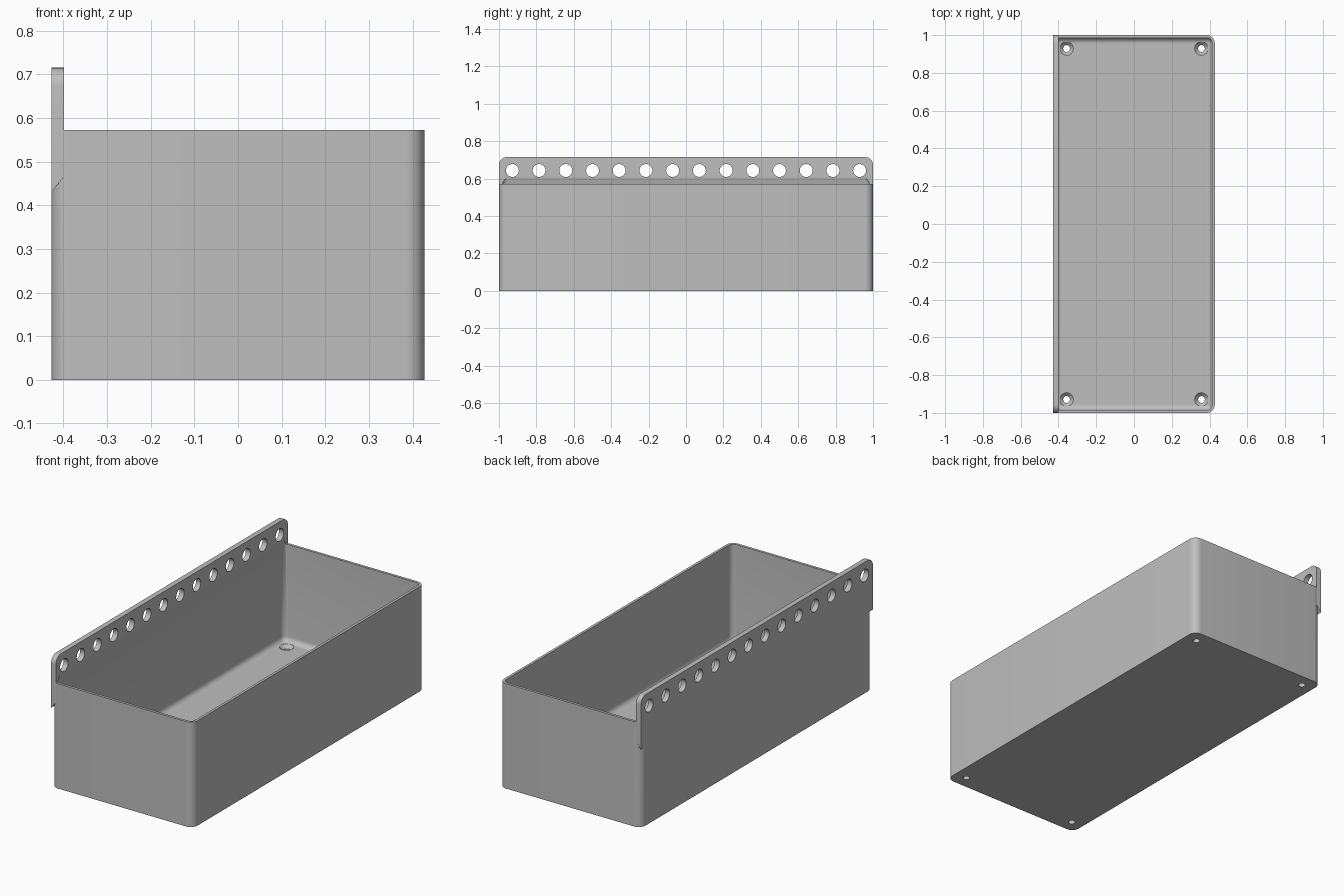
import bpy, bmesh, math

if "Cube" in bpy.data.objects:
    bpy.data.objects.remove(bpy.data.objects["Cube"], do_unlink=True)

HX, HY, TOP = 0.4275, 1.0, 0.572      # tray half sizes and rim height
WALL, FLOOR = 0.0143, 0.043
CORNER, PLATE, PLATE_TOP = 0.043, 0.0286, 0.715

grey = bpy.data.materials.new("grey plastic")
grey.use_nodes = True
grey.diffuse_color = (0.52, 0.52, 0.52, 1)
grey.node_tree.nodes["Principled BSDF"].inputs["Base Color"].default_value = (0.52, 0.52, 0.52, 1)


def loft(bm, rings):
    """Closed solid through rings with equal point counts."""
    loops = [[bm.verts.new(p) for p in ring] for ring in rings]
    n = len(loops[0])
    for a, b in zip(loops, loops[1:]):
        for i in range(n):
            j = (i + 1) % n
            bm.faces.new((a[i], a[j], b[j], b[i]))
    bm.faces.new(loops[0][::-1])
    bm.faces.new(loops[-1])


def rounded_rect(hx, hy, r, z, steps=8):
    pts = []
    for k, (sx, sy) in enumerate([(1, 1), (-1, 1), (-1, -1), (1, -1)]):
        for i in range(steps + 1):
            a = math.pi / 2 * (k + i / steps)
            pts.append((sx * (hx - r) + r * math.cos(a), sy * (hy - r) + r * math.sin(a), z))
    return pts


def circle(x, y, z, r, n=32):
    return [(x + r * math.cos(2 * math.pi * i / n), y + r * math.sin(2 * math.pi * i / n), z)
            for i in range(n)]


def make(name, bm):
    bmesh.ops.recalc_face_normals(bm, faces=bm.faces[:])
    mesh = bpy.data.meshes.new(name)
    bm.to_mesh(mesh)
    bm.free()
    mesh.materials.append(grey)
    obj = bpy.data.objects.new(name, mesh)
    bpy.context.collection.objects.link(obj)
    return obj


def boolean(target, cutter, operation):
    mod = target.modifiers.new(operation.lower(), "BOOLEAN")
    mod.operation, mod.object, mod.solver = operation, cutter, "EXACT"
    bpy.context.view_layer.objects.active = target
    bpy.ops.object.modifier_apply(modifier=mod.name)
    bpy.data.objects.remove(cutter, do_unlink=True)


# Outer block with rounded upright corners
bm = bmesh.new()
loft(bm, [rounded_rect(HX, HY, CORNER, z) for z in (0, TOP)])
tray = make("tray", bm)

# Mounting plate along the right side, sloped underneath at its ends
outline = []
for k, side in enumerate((1, -1)):
    for i in range(9):
        a = math.pi / 2 * (k + i / 8)
        outline.append((side * (HY - CORNER) + CORNER * math.cos(a),
                        PLATE_TOP - CORNER + CORNER * math.sin(a)))
bm = bmesh.new()
loft(bm, [[(x, y, z) for y, z in outline + [(-HY, low), (HY, low)]]
          for x, low in ((-HX, 0.43), (-HX + PLATE, 0.465))])
boolean(tray, make("mounting_plate", bm), "UNION")

# Cavity with a filleted floor and a tapered top under the plate
fillet = 0.0286
levels = []
for i in range(7):
    a = math.pi / 2 * i / 6
    levels.append((fillet * (1 - math.sin(a)), FLOOR + fillet * (1 - math.cos(a))))
levels += [(0, TOP + 0.004), (WALL, TOP + 0.03)]
bm = bmesh.new()
loft(bm, [rounded_rect(HX - WALL - inset, HY - WALL - inset, max(fillet - inset, 0.002), z)
          for inset, z in levels])
boolean(tray, make("cavity_cutter", bm), "DIFFERENCE")

# Row of plate holes and four countersunk floor holes
bm = bmesh.new()
for i in range(14):
    y = (i - 6.5) / 7
    loft(bm, [[(x, y + p[0], 0.643 + p[1]) for p in circle(0, 0, 0, 0.0345)]
              for x in (-HX - 0.05, -HX + 0.08)])
for x in (-0.357, 0.357):
    for y in (-0.929, 0.929):
        loft(bm, [circle(x, y, z, r) for z, r in
                  ((-0.05, 0.018), (FLOOR - 0.018, 0.018), (FLOOR, 0.036), (FLOOR + 0.04, 0.036))])
boolean(tray, make("hole_cutter", bm), "DIFFERENCE")

# Smooth curved areas, keep hard edges
bpy.ops.object.select_all(action="DESELECT")
tray.select_set(True)
bpy.context.view_layer.objects.active = tray
bpy.ops.object.shade_smooth_by_angle(angle=math.radians(30))
